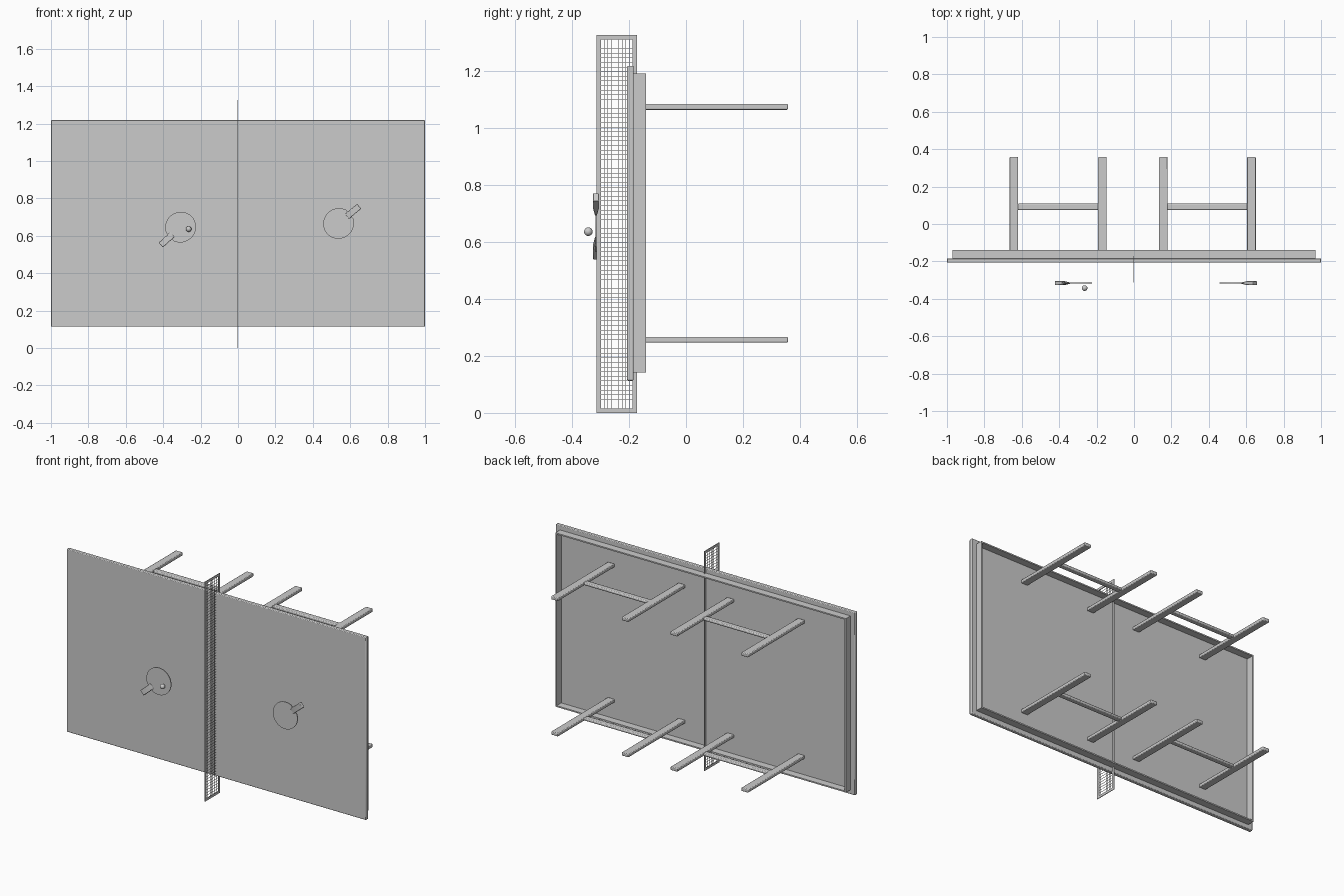
import bpy, bmesh, math
from mathutils import Matrix

if "Cube" in bpy.data.objects:
    bpy.data.objects.remove(bpy.data.objects["Cube"])


def finish(name, bm, bevel=0.0, segs=2):
    bmesh.ops.recalc_face_normals(bm, faces=bm.faces)
    me = bpy.data.meshes.new(name)
    bm.to_mesh(me)
    bm.free()
    ob = bpy.data.objects.new(name, me)
    bpy.context.collection.objects.link(ob)
    if bevel:
        m = ob.modifiers.new("bevel", 'BEVEL')
        m.width, m.segments = bevel, segs
    bpy.ops.object.select_all(action='DESELECT')
    bpy.context.view_layer.objects.active = ob
    ob.select_set(True)
    bpy.ops.object.shade_smooth_by_angle(angle=math.radians(35))
    return ob


def add_box(bm, x, y, z):
    """Box from (min, max) ranges."""
    c = [(a + b) / 2 for a, b in (x, y, z)]
    s = [b - a for a, b in (x, y, z)]
    bmesh.ops.create_cube(bm, size=1, matrix=Matrix.Translation(c) @ Matrix.Diagonal((*s, 1)))


def box(name, x, y, z, bevel=0.0):
    bm = bmesh.new()
    add_box(bm, x, y, z)
    return finish(name, bm, bevel)


def prism(bm, pts, offset):
    """Extrude a closed outline along offset."""
    f = bm.faces.new([bm.verts.new(p) for p in pts])
    new = bmesh.ops.extrude_face_region(bm, geom=[f])['geom']
    bmesh.ops.translate(bm, vec=offset, verts=[v for v in new if isinstance(v, bmesh.types.BMVert)])


def add_frame(bm, axis, outer, wall, depth):
    """Rectangular ring; axis is the direction it is deep along."""
    (a0, a1), (z0, z1) = outer
    for a, z in (((a0, a0 + wall), (z0, z1)), ((a1 - wall, a1), (z0, z1)),
                 ((a0 + wall, a1 - wall), (z0, z0 + wall)), ((a0 + wall, a1 - wall), (z1 - wall, z1))):
        if axis == 'y':
            add_box(bm, a, depth, z)
        else:
            add_box(bm, depth, a, z)


# Table top standing upright, with thin apron behind it
box("table_top", (-1, 1), (-0.207, -0.184), (0.114, 1.218), 0.004)
bm = bmesh.new()
add_frame(bm, 'y', ((-0.97, 0.97), (0.141, 1.191)), 0.008, (-0.185, -0.140))
finish("apron", bm)

# Legs and the crossbars joining each pair
for row, z in (("lower", 0.257), ("upper", 1.074)):
    for side, xs in (("left", (-0.642, -0.169)), ("right", (0.157, 0.628))):
        for i, x in enumerate(xs):
            box(f"leg_{row}_{side}_{i}", (x - 0.023, x + 0.023), (-0.185, 0.358),
                (z - 0.010, z + 0.010), 0.004)
        box(f"crossbar_{row}_{side}", (xs[0] + 0.02, xs[1] - 0.02), (0.075, 0.109),
            (z - 0.008, z + 0.008), 0.005)

# Net border and mesh
nx, y0, y1, z0, z1 = -0.002, -0.314, -0.172, 0.0, 1.326
bm = bmesh.new()
add_frame(bm, 'x', ((y0, y1), (z0, z1)), 0.015, (nx - 0.002, nx + 0.002))
finish("net_border", bm)
bm = bmesh.new()
t = 0.0008
ny, nz = 9, 80
for i in range(1, ny):
    y = y0 + 0.015 + (y1 - y0 - 0.03) * i / ny
    add_box(bm, (nx - t, nx + t), (y - t, y + t), (z0 + 0.012, z1 - 0.012))
for i in range(1, nz):
    z = z0 + 0.015 + (z1 - z0 - 0.03) * i / nz
    add_box(bm, (nx - t, nx + t), (y0 + 0.012, y1 - 0.012), (z - t, z + t))
finish("net_mesh", bm)


# Paddles: round blade, handle wedge along local +x
def paddle(name, x, z, angle):
    place = Matrix.Translation((x, -0.316, z)) @ Matrix.Rotation(-math.radians(angle), 4, 'Y')
    bm = bmesh.new()
    n = 48
    outline = []
    for i in range(n):
        a = 2 * math.pi * i / n
        outline.append((min(0.083 * math.cos(a), 0.077), -0.0025, 0.081 * math.sin(a)))
    prism(bm, outline, (0, 0.005, 0))
    bm.transform(place)
    finish(name + "_blade", bm)
    bm = bmesh.new()
    side = [(0.058, -0.003), (0.095, -0.010), (0.143, -0.011),
            (0.143, 0.011), (0.095, 0.010), (0.058, 0.003)]
    prism(bm, [(px, py, -0.017) for px, py in side], (0, 0, 0.034))
    bm.transform(place)
    finish(name + "_handle", bm, 0.003)


paddle("left_paddle", -0.307, 0.646, 222)
paddle("right_paddle", 0.538, 0.666, 40)

# Ball
bm = bmesh.new()
bmesh.ops.create_uvsphere(bm, u_segments=24, v_segments=16, radius=0.015,
                          matrix=Matrix.Translation((-0.264, -0.343, 0.636)))
finish("ball", bm)
